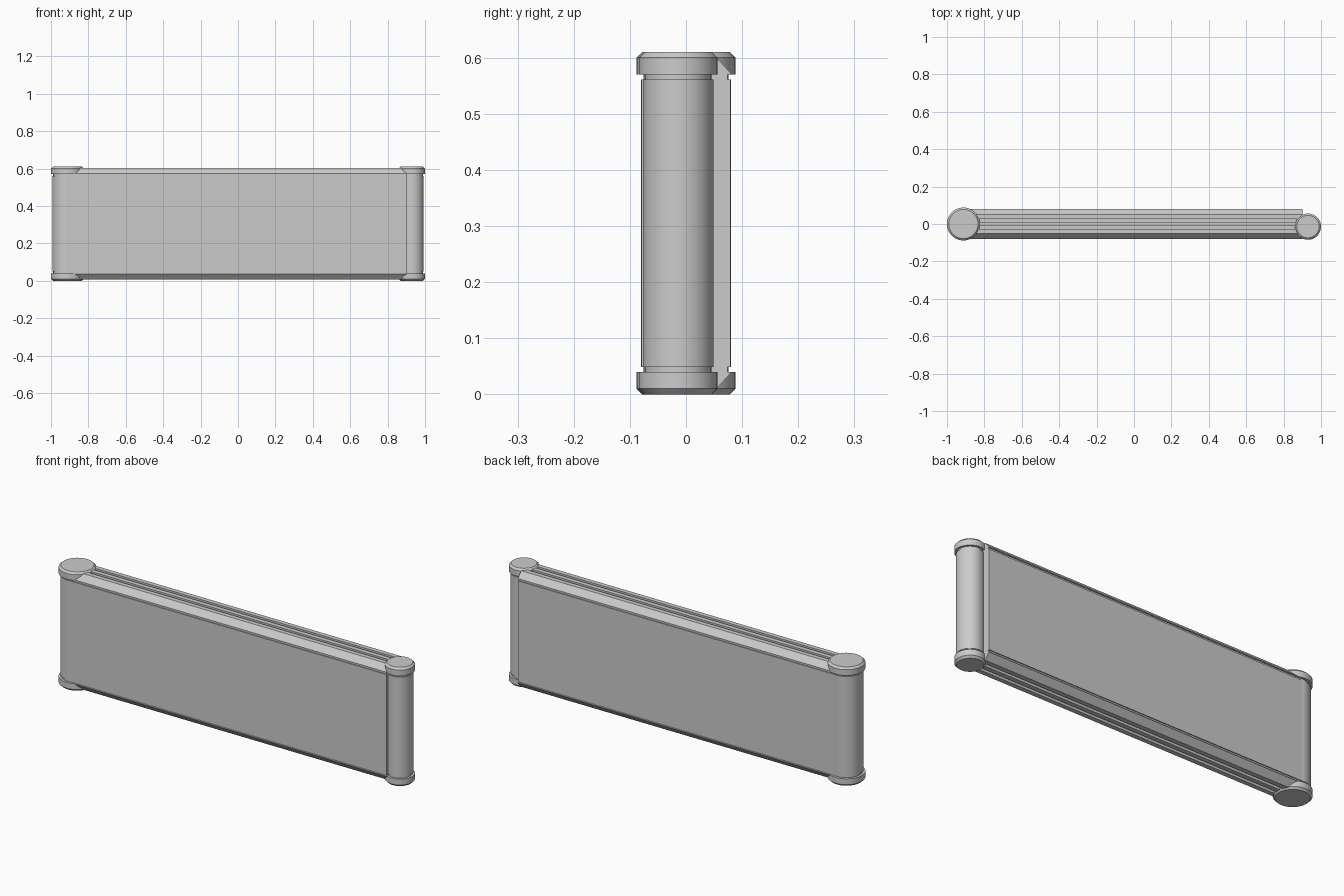
import bpy, bmesh, math

cube = bpy.data.objects.get("Cube")
if cube:
    bpy.data.objects.remove(cube)

grey = bpy.data.materials.new("plain grey")
grey.use_nodes = True
grey.diffuse_color = (0.6, 0.6, 0.6, 1)
grey.node_tree.nodes["Principled BSDF"].inputs["Base Color"].default_value = (0.6, 0.6, 0.6, 1)

HEIGHT = 0.61
WALL_START, WALL_END = -0.912, 0.90


def finish(name, bm, smooth=False):
    bmesh.ops.remove_doubles(bm, verts=bm.verts, dist=1e-5)
    bmesh.ops.recalc_face_normals(bm, faces=bm.faces)
    mesh = bpy.data.meshes.new(name)
    bm.to_mesh(mesh)
    bm.free()
    mesh.materials.append(grey)
    ob = bpy.data.objects.new(name, mesh)
    bpy.context.collection.objects.link(ob)
    if smooth:
        bpy.ops.object.select_all(action='DESELECT')
        ob.select_set(True)
        bpy.context.view_layer.objects.active = ob
        bpy.ops.object.shade_smooth_by_angle(angle=math.radians(30))
    return ob


def extrude_along_wall(name, outline):
    """Sweep a (y, z) outline along the length of the wall."""
    bm = bmesh.new()
    face = bm.faces.new([bm.verts.new((WALL_START, y, z)) for y, z in outline])
    swept = bmesh.ops.extrude_face_region(bm, geom=[face])["geom"]
    moved = [v for v in swept if isinstance(v, bmesh.types.BMVert)]
    bmesh.ops.translate(bm, verts=moved, vec=(WALL_END - WALL_START, 0, 0))
    return finish(name, bm)


def post(name, x, y, body, cap, sides=48):
    """Turned post with chamfered caps and a narrow neck below each cap."""
    half = [(0, 0), (cap - 0.01, 0), (cap, 0.01), (cap, 0.04),
            (body - 0.004, 0.04), (body - 0.004, 0.049), (body, 0.049)]
    profile = half + [(r, HEIGHT - z) for r, z in reversed(half)]
    bm = bmesh.new()
    verts = [bm.verts.new((x + r, y, z)) for r, z in profile]
    edges = [bm.edges.new(pair) for pair in zip(verts, verts[1:])]
    bmesh.ops.spin(bm, geom=verts + edges, cent=(x, y, 0), axis=(0, 0, 1),
                   angle=math.tau, steps=sides)
    return finish(name, bm, smooth=True)


# Wall panel with recessed seams at its top and bottom
side = [(0.074, 0.035), (0.074, 0.049), (0.079, 0.049)]
side += [(y, HEIGHT - z) for y, z in reversed(side)]
extrude_along_wall("wall_panel", side + [(-y, z) for y, z in reversed(side)])

# Sloped rails with two long grooves each
half_rail = [(0.079, 0.57), (0.079, 0.573), (0.052, 0.603), (0.028, 0.603),
             (0.028, 0.59), (0.012, 0.59), (0.012, 0.603)]
rail = half_rail + [(-y, z) for y, z in reversed(half_rail)]
extrude_along_wall("top_rail", rail)
extrude_along_wall("bottom_rail", [(y, HEIGHT - z) for y, z in rail])

# Large and small end posts
post("large_end_post", -0.912, 0, 0.08, 0.088)
post("small_end_post", 0.93, -0.014, 0.063, 0.07)
